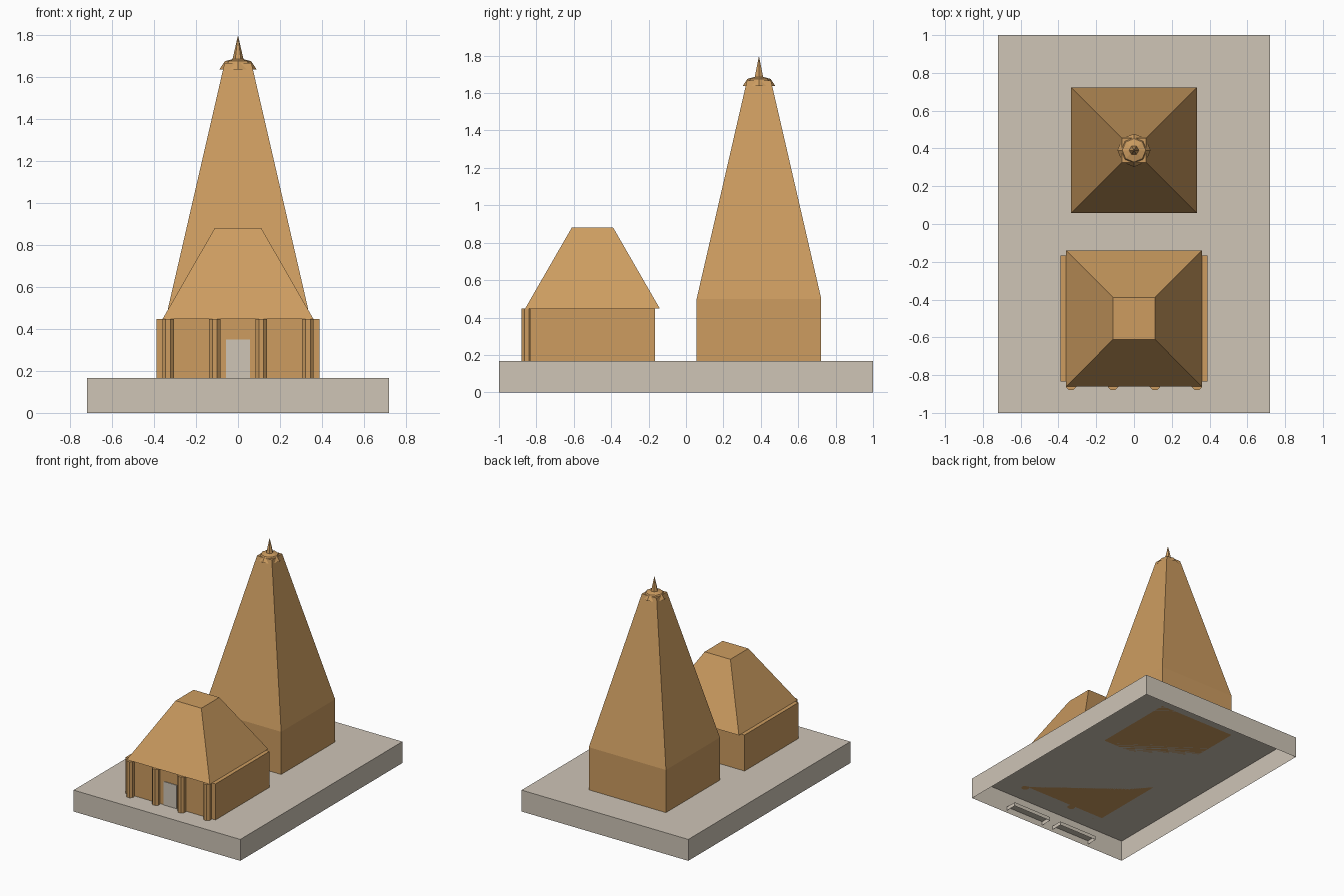
import bpy, bmesh, math

if "Cube" in bpy.data.objects:
    bpy.data.objects.remove(bpy.data.objects["Cube"])


def material(name, rgb):
    m = bpy.data.materials.new(name)
    m.diffuse_color = (*rgb, 1)
    m.use_nodes = True
    m.node_tree.nodes["Principled BSDF"].inputs["Base Color"].default_value = m.diffuse_color
    return m


SAND = material("ochre sandstone", (0.61, 0.335, 0.118))
STONE = material("pale grey stone", (0.62, 0.555, 0.47))


def loft(name, mat, rings, cap_bottom=True, cap_top=True):
    """Skin a stack of equal-length point rings, bottom to top."""
    bm = bmesh.new()
    rows = [[bm.verts.new(p) for p in ring] for ring in rings]
    n = len(rows[0])
    for a, b in zip(rows, rows[1:]):
        for i in range(n):
            j = (i + 1) % n
            bm.faces.new((a[i], a[j], b[j], b[i]))
    if cap_bottom:
        bm.faces.new(rows[0][::-1])
    if cap_top:
        bm.faces.new(rows[-1])
    bmesh.ops.remove_doubles(bm, verts=bm.verts, dist=1e-5)
    me = bpy.data.meshes.new(name)
    bm.to_mesh(me)
    bm.free()
    me.materials.append(mat)
    ob = bpy.data.objects.new(name, me)
    bpy.context.collection.objects.link(ob)
    return ob


def rect(x, y, hx, hy, z):
    return [(x - hx, y - hy, z), (x + hx, y - hy, z),
            (x + hx, y + hy, z), (x - hx, y + hy, z)]


def ngon(x, y, r, z, n, turn=0.0):
    return [(x + r * math.cos(turn + math.tau * i / n),
             y + r * math.sin(turn + math.tau * i / n), z) for i in range(n)]


FLOOR = 0.167
HALL_Y, TOWER_Y = -0.5, 0.39

# Plinth, open underneath
loft("plinth", STONE, [rect(0, 0, 0.72, 1.0, 0), rect(0, 0, 0.72, 1.0, FLOOR)],
     cap_bottom=False)

# Shallow hollow blocks inside the front of the plinth
for s, side in ((-1, "left"), (1, "right")):
    loft(f"{side}_inner_block", STONE,
         [rect(s * 0.22, -0.95, 0.17, 0.045, z) for z in (0.015, 0.045)],
         cap_bottom=False)

# Hall walls and hipped roof with a flat top
loft("hall_walls", SAND,
     [rect(0, HALL_Y, 0.389, 0.333, z) for z in (FLOOR, 0.448)])
loft("hall_roof", SAND,
     [rect(0, HALL_Y, 0.359, 0.36, 0.448), rect(0, HALL_Y, 0.111, 0.111, 0.88)])

# Door plate
loft("door", STONE,
     [rect(0, -0.835, 0.057, 0.003, z) for z in (FLOOR, 0.35)])

# Front columns
for k, x in enumerate((-0.333, -0.111, 0.111, 0.333)):
    loft(f"column_{k + 1}", SAND,
         [ngon(x, -0.852, 0.03, z, 8, math.pi / 8) for z in (FLOOR, 0.448)])

# Tower base and tapering spire
loft("tower_base", SAND,
     [rect(0, TOWER_Y, 0.333, 0.333, z) for z in (FLOOR, 0.5)])
loft("tower_spire", SAND,
     [rect(0, TOWER_Y, 0.333, 0.333, 0.5), rect(0, TOWER_Y, 0.064, 0.064, 1.667)])

# Eight-sided half dome on the spire, open underneath
loft("crown_dome", SAND,
     [ngon(0, TOWER_Y, 0.088, 1.637, 8), ngon(0, TOWER_Y, 0.062, 1.676, 8),
      ngon(0, TOWER_Y, 0.001, 1.692, 8)], cap_bottom=False)

# Pointed finial
loft("finial", SAND,
     [ngon(0, TOWER_Y, 0.026, 1.686, 6), ngon(0, TOWER_Y, 0.0005, 1.797, 6)])
